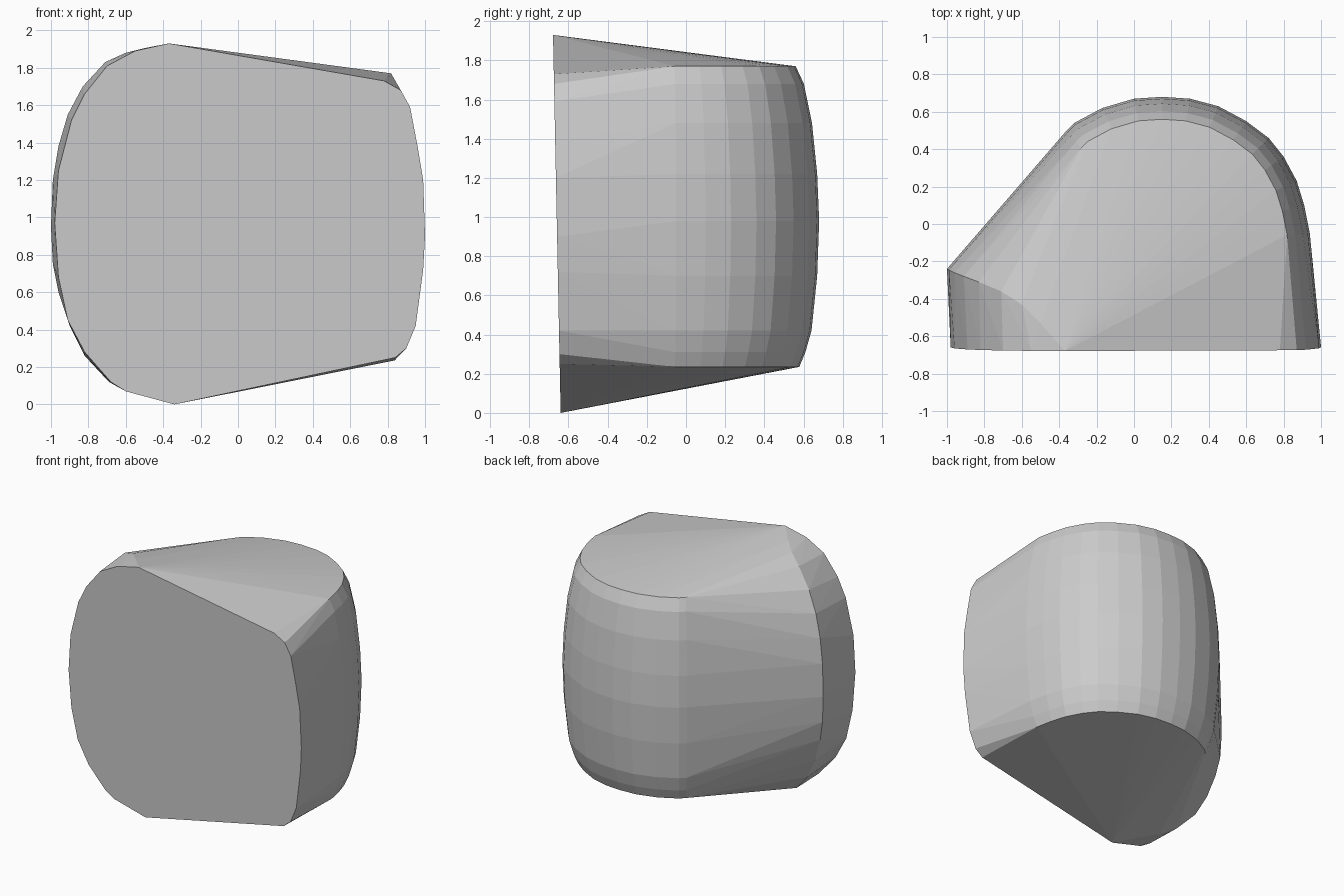
import bpy, bmesh, math


def front_y(z):
    """The flat front leans forward slightly towards the top."""
    return -0.64 - 0.0202 * z


# Flat front outline (x, z)
front = [(-0.34, 0), (-0.60, 0.07), (-0.68, 0.12), (-0.82, 0.28), (-0.91, 0.45),
         (-0.96, 0.68), (-0.98, 0.97), (-0.96, 1.25), (-0.89, 1.52), (-0.82, 1.66),
         (-0.70, 1.81), (-0.55, 1.89), (-0.37, 1.93), (0.78, 1.73), (0.87, 1.68),
         (0.92, 1.59), (0.96, 1.38), (0.99, 1.20), (1.0, 0.90), (0.99, 0.72),
         (0.95, 0.42), (0.90, 0.30), (0.84, 0.25)]
points = [(x, front_y(z), z) for x, z in front]

# Curved ridge on the left, between the side wall and the slanted back
points += [(-0.50, -0.53, 1.905), (-0.60, -0.43, 1.88), (-0.71, -0.36, 1.83),
           (-0.83, -0.31, 1.70), (-0.91, -0.28, 1.55), (-0.96, -0.26, 1.38),
           (-0.99, -0.245, 1.20), (-1.0, -0.24, 0.95), (-0.99, -0.245, 0.75),
           (-0.96, -0.26, 0.60), (-0.90, -0.28, 0.42), (-0.82, -0.31, 0.26),
           (-0.69, -0.36, 0.12), (-0.60, -0.43, 0.075)]

# Rounded back: one plan arc, shrinking towards top and bottom
arc = [(-0.36, 0.50), (-0.32, 0.54), (-0.17, 0.62), (0, 0.67), (0.15, 0.68),
       (0.30, 0.67), (0.45, 0.63), (0.60, 0.55), (0.72, 0.46), (0.80, 0.36),
       (0.87, 0.23), (0.91, 0.10), (0.94, -0.05)]
levels = [(1.77, 0.846), (1.68, 0.90), (1.48, 0.953), (1.22, 0.987), (0.98, 1.0),
          (0.70, 0.987), (0.42, 0.95), (0.31, 0.91), (0.235, 0.87)]
cx, cy = 0.15, -0.10
for z, s in levels:
    points += [(cx + (x - cx) * s, cy + (y - cy) * s, z) for x, y in arc]

# Wrap everything in a faceted hull
bm = bmesh.new()
for p in points:
    bm.verts.new(p)
hull = bmesh.ops.convex_hull(bm, input=bm.verts)
loose = [v for v in bm.verts if not v.link_faces]
bmesh.ops.delete(bm, geom=loose, context='VERTS')
bmesh.ops.dissolve_limit(bm, angle_limit=math.radians(0.5),
                         verts=bm.verts, edges=bm.edges)
bmesh.ops.recalc_face_normals(bm, faces=bm.faces)

mesh = bpy.data.meshes.new("rounded_block")
bm.to_mesh(mesh)
bm.free()
block = bpy.data.objects.new("rounded_block", mesh)
bpy.context.collection.objects.link(block)
